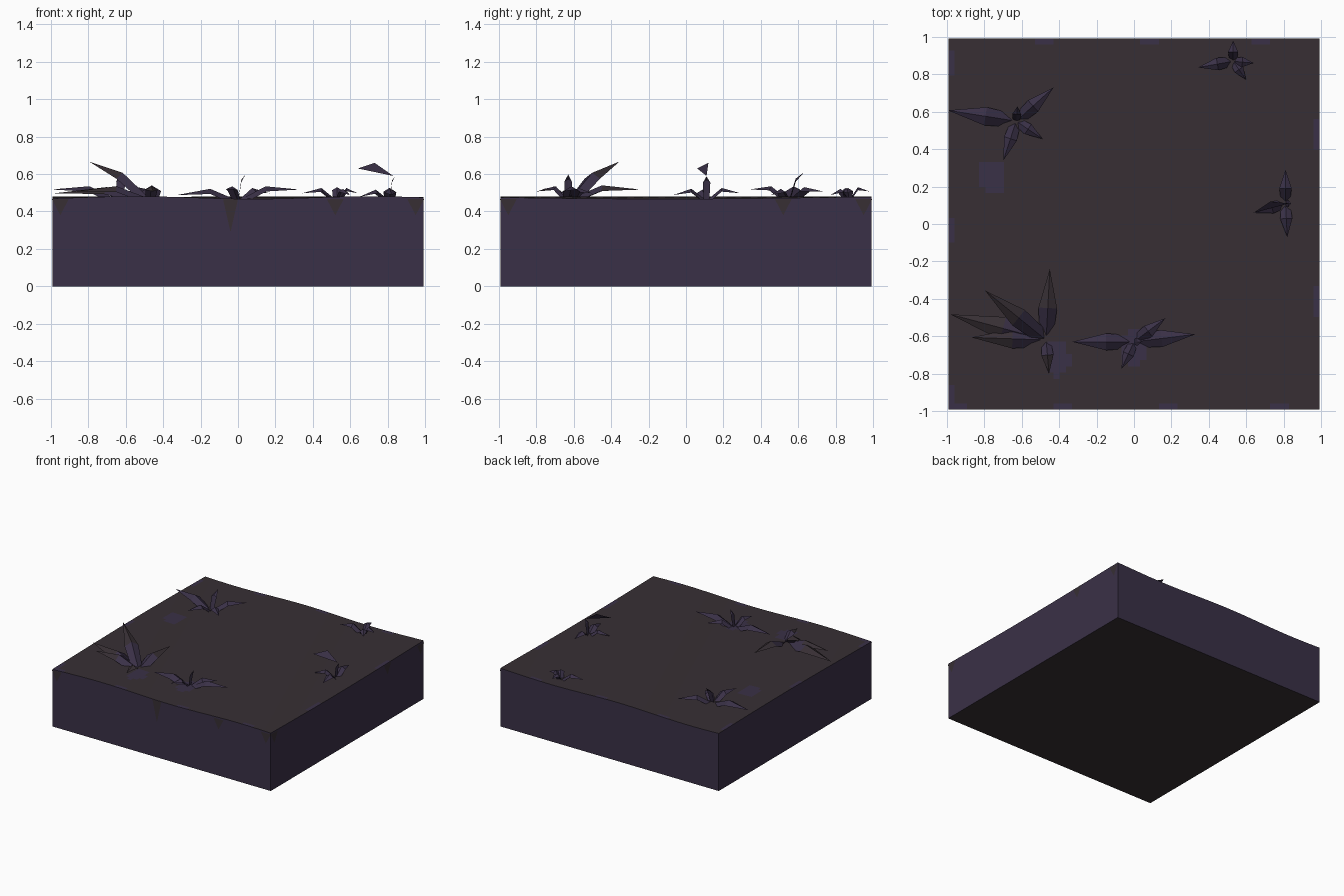
import bpy, bmesh, math
from mathutils import Vector

if "Cube" in bpy.data.objects:
    bpy.data.objects.remove(bpy.data.objects["Cube"])


def material(name, rgb):
    m = bpy.data.materials.new(name)
    m.diffuse_color = (*rgb, 1)
    m.use_nodes = True
    m.node_tree.nodes["Principled BSDF"].inputs["Base Color"].default_value = m.diffuse_color
    return m


SOIL = material("dark brown soil", (0.038, 0.028, 0.034))
PURPLE = material("dusky purple", (0.042, 0.030, 0.063))


def finish(name, bm):
    me = bpy.data.meshes.new(name)
    bm.to_mesh(me)
    bm.free()
    me.materials.append(SOIL)
    me.materials.append(PURPLE)
    ob = bpy.data.objects.new(name, me)
    bpy.context.collection.objects.link(ob)
    return ob


def ground(x, y):
    return 0.474 + 0.007 * math.sin(5 * x + 2 * y)


# purple stains: three blots on the soil and a broken line along the rim
BLOTS = [(-.76, .25), (-.41, -.72), (0, -.67)]


def stained(c):
    on_rim = max(abs(c.x), abs(c.y)) > 0.97 and math.sin(11 * c.x + 7 * c.y) > 0.85
    return on_rim or any(math.hypot((c.x - x) * 1.5, c.y - y) < 0.1 for x, y in BLOTS)


# slab: gently rolling soil top, purple walls, soil underside
bm = bmesh.new()
bmesh.ops.create_grid(bm, x_segments=60, y_segments=60, size=0.993)
for v in bm.verts:
    v.co.z = ground(v.co.x, v.co.y)
for f in bm.faces:
    f.material_index = int(stained(f.calc_center_median()))
rim = [e for e in bm.edges if e.is_boundary]
for g in bmesh.ops.extrude_edge_only(bm, edges=rim)["geom"]:
    if isinstance(g, bmesh.types.BMVert):
        g.co.z = 0
    elif isinstance(g, bmesh.types.BMFace):
        g.material_index = 1
base = [e for e in bm.edges if e.is_boundary]
for f in bmesh.ops.contextual_create(bm, geom=base)["faces"]:
    f.material_index = 0
bmesh.ops.recalc_face_normals(bm, faces=bm.faces[:])
slab = finish("ground_slab", bm)
for p in slab.data.polygons:
    p.use_smooth = p.normal.z > 0.5

# soil drips over the front and right rims
bm = bmesh.new()
for t in (-.95, .52, .95):
    for front in (True, False):
        tri = [(t - .045, .466), (t, .38), (t + .045, .466)]
        bm.faces.new([bm.verts.new((a, -.996, z) if front else (.996, a, z)) for a, z in tri])
bm.faces.new([bm.verts.new((x, -.996, z)) for x, z in ((-.08, .466), (-.04, .29), (0, .466))])
finish("soil_drips", bm)


def leaf(bm, root, angle, reach, rise, tip_mat):
    """Creased leaf: narrow root, broad bend, pointed tip."""
    a = Vector((*root, ground(*root) - 0.01))
    out = Vector((math.cos(math.radians(angle)), math.sin(math.radians(angle)), 0))
    side = Vector((-out.y, out.x, 0))
    up = Vector((0, 0, 1))
    width = 0.035 + 0.17 * reach
    mid = a + out * reach * 0.45 + up * (0.05 + 0.45 * rise)
    tip = a + out * reach + up * rise
    rows = []
    for p, w in ((a, .35 * width), (mid, .5 * width)):
        edge = up * 0.3 * width
        rows.append([bm.verts.new(q) for q in (p - side * w - edge, p, p + side * w - edge)])
    end = bm.verts.new(tip)
    for i in (0, 1):
        bm.faces.new((rows[0][i + 1], rows[0][i], rows[1][i], rows[1][i + 1])).material_index = 1
        bm.faces.new((rows[1][i + 1], rows[1][i], end)).material_index = tip_mat


def tuft(name, root, leaves, tip_mat=1):
    bm = bmesh.new()
    for angle, reach, rise in leaves:
        leaf(bm, root, angle, reach, rise, tip_mat)
    finish(name, bm)


# leaf tufts: each leaf is direction, reach, rise
tuft("back_left_tuft", (-.63, .55),
     [(42, .27, .05), (171, .37, .06), (252, .22, .06), (-34, .17, .03), (85, .08, .15)])
tuft("front_left_tuft", (-.47, -.62),
     [(165, .53, .03), (141, .42, .2), (87, .38, .05), (275, .18, .04), (178, .4, .04)], 0)
tuft("front_tuft", (0, -.63),
     [(180, .33, .03), (7, .33, .06), (37, .21, .04), (245, .16, .06), (0, .04, .14)])
tuft("right_tuft", (.81, .11),
     [(197, .17, .02), (-87, .18, .03), (90, .18, .04), (0, .03, .13)])
tuft("back_right_tuft", (.53, .87),
     [(90, .11, .05), (190, .19, .04), (-5, .11, .04), (-55, .12, .03)])

# raised leaf at the top of the right stalk
bm = bmesh.new()
bm.faces.new([bm.verts.new(p) for p in
              ((.64, .06, .63), (.83, .11, .59), (.73, .12, .66))]).material_index = 1
finish("raised_leaf", bm)
